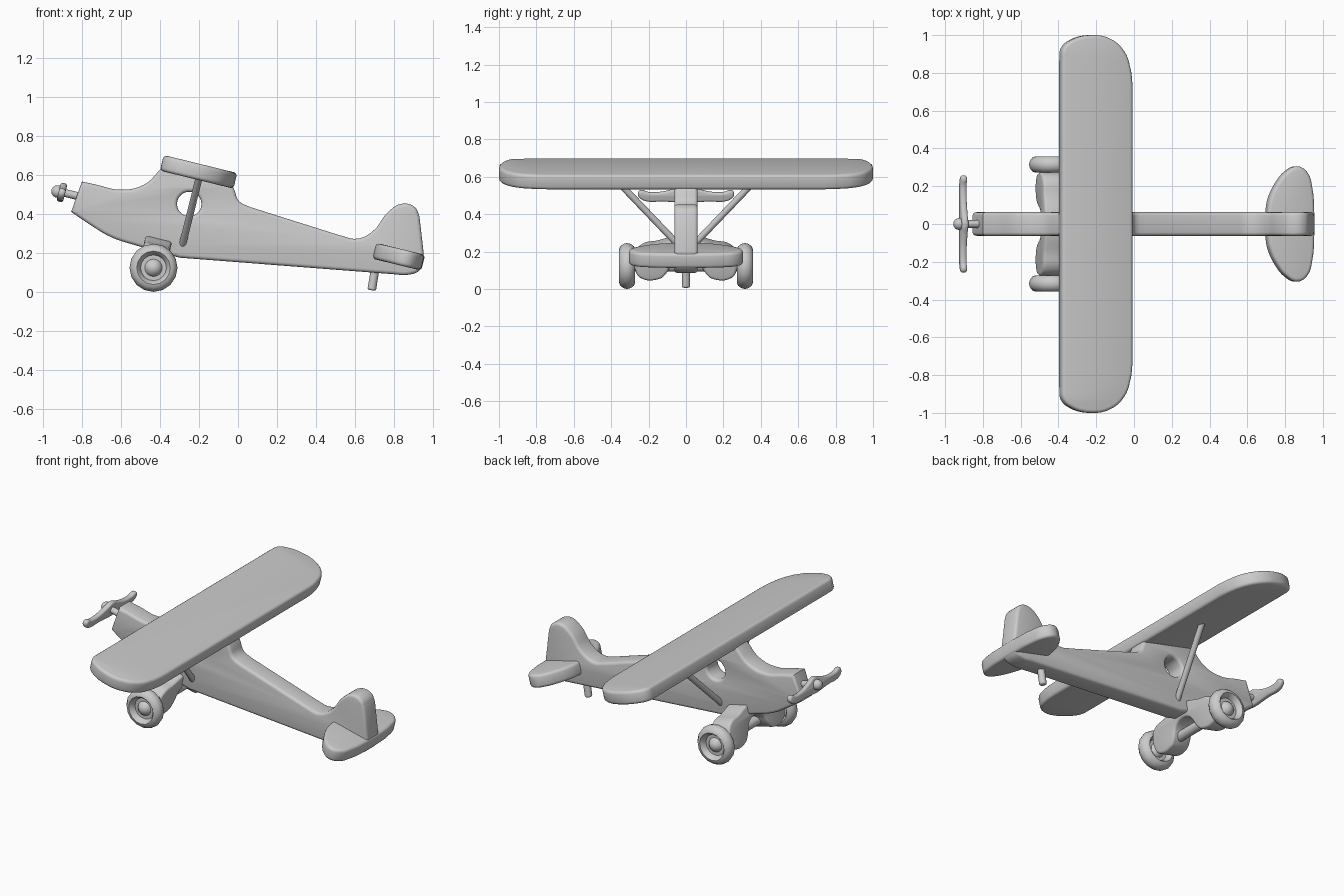
import bpy, bmesh
from math import sin, cos, pi
from mathutils import Matrix, Vector

if "Cube" in bpy.data.objects:
    bpy.data.objects.remove(bpy.data.objects["Cube"])

TILT = 0.24  # nose-up attitude of the whole aeroplane
S, C = sin(TILT), cos(TILT)


def frame(ax, ay, az, loc):
    m = Matrix((ax, ay, az)).transposed().to_4x4()
    m.translation = loc
    return m


def finish(ob, angle=0.7):
    bpy.ops.object.select_all(action='DESELECT')
    ob.select_set(True)
    bpy.context.view_layer.objects.active = ob
    if ob.type == 'CURVE':
        bpy.ops.object.convert(target='MESH')
        ob = bpy.context.object
        bm = bmesh.new()
        bm.from_mesh(ob.data)
        bmesh.ops.remove_doubles(bm, verts=bm.verts, dist=1e-4)
        bmesh.ops.recalc_face_normals(bm, faces=bm.faces)
        bm.to_mesh(ob.data)
        bm.free()
    bpy.ops.object.shade_smooth_by_angle(angle=angle)
    return ob


def plate(name, outlines, thick, bevel, matrix):
    """Rounded-edge board; a point with a third value is a corner."""
    cu = bpy.data.curves.new(name, 'CURVE')
    cu.dimensions = '2D'
    cu.fill_mode = 'BOTH'
    cu.resolution_u = 5
    cu.extrude = thick / 2 - bevel
    cu.bevel_depth = bevel
    cu.bevel_resolution = 2
    cu.offset = -bevel
    for pts in outlines:
        sp = cu.splines.new('BEZIER')
        sp.bezier_points.add(len(pts) - 1)
        sp.use_cyclic_u = True
        for bp, p in zip(sp.bezier_points, pts):
            bp.co = (p[0], p[1], 0)
            bp.handle_left_type = bp.handle_right_type = 'VECTOR' if len(p) > 2 else 'AUTO'
    ob = bpy.data.objects.new(name, cu)
    bpy.context.collection.objects.link(ob)
    ob.matrix_world = matrix
    return finish(ob)


def mirror_y(pts):
    return pts + [(p[0], -p[1]) + tuple(p[2:]) for p in reversed(pts)]


def mirror_x(pts):
    return pts + [(-p[0], p[1]) + tuple(p[2:]) for p in reversed(pts) if p[0] > 0]


def rod(name, a, b, r):
    a, b = Vector(a), Vector(b)
    bpy.ops.mesh.primitive_cylinder_add(vertices=16, radius=r, depth=(b - a).length,
                                        location=(a + b) / 2)
    ob = bpy.context.object
    ob.name = name
    ob.rotation_euler = (b - a).to_track_quat('Z', 'Y').to_euler()
    mod = ob.modifiers.new('round', 'BEVEL')
    mod.width = r * 0.35
    mod.segments = 2
    return finish(ob)


# Fuselage board with fin and round window
body = [(-0.80, 0.565, 1), (-0.73, 0.55), (-0.60, 0.523), (-0.48, 0.55), (-0.41, 0.615),
        (-0.375, 0.66, 1), (-0.04, 0.57, 1), (-0.018, 0.52), (0.005, 0.465),
        (0.06, 0.435, 1), (0.52, 0.29, 1), (0.61, 0.272), (0.69, 0.31), (0.775, 0.415),
        (0.845, 0.452), (0.908, 0.432), (0.93, 0.385, 1), (0.952, 0.195, 1),
        (0.935, 0.115), (0.87, 0.087), (0.80, 0.09, 1), (-0.30, 0.175, 1),
        (-0.53, 0.24), (-0.65, 0.28), (-0.76, 0.345), (-0.855, 0.41, 1)]
window = [(-0.25 + 0.062 * cos(i * pi / 4), 0.45 + 0.062 * sin(i * pi / 4)) for i in range(8)]
plate('fuselage', [body, window], 0.125, 0.018,
      frame((1, 0, 0), (0, 0, 1), (0, -1, 0), (0, 0, 0)))

# Wing and tailplane, both following the tilt
level = lambda x, z: frame((C, 0, -S), (0, 1, 0), (S, 0, C), (x, 0, z))
tip = [(-0.193, 0.86, 1), (-0.185, 0.93), (-0.14, 0.972), (-0.03, 1.0), (0.075, 0.98),
       (0.15, 0.915), (0.185, 0.82), (0.195, 0.74, 1)]
plate('wing', [mirror_y(tip)], 0.082, 0.018, level(-0.203, 0.615))
tail = [(-0.127, 0.06, 1), (-0.115, 0.13), (-0.075, 0.215), (-0.02, 0.28), (0.037, 0.305),
        (0.09, 0.275), (0.12, 0.185), (0.13, 0.05, 1)]
plate('tailplane', [mirror_y(tail)], 0.083, 0.018, level(0.823, 0.18))

# Landing gear arch and propeller, upright boards across the aeroplane
upright = lambda x, z: frame((0, 1, 0), (S, 0, C), (C, 0, -S), (x, 0, z))
arch = [(0, 0.11), (0.06, 0.105), (0.15, 0.08), (0.235, 0.06), (0.27, 0.015),
        (0.27, -0.06), (0.245, -0.1), (0.14, -0.105), (0.105, -0.075), (0.06, 0), (0, 0.02)]
plate('landing_gear', [mirror_x(arch)], 0.138, 0.015, upright(-0.43, 0.17))
blade = [(0, 0.048), (0.06, 0.028), (0.13, 0.01), (0.2, 0.008), (0.245, 0.018), (0.257, 0),
         (0.245, -0.025), (0.2, -0.043), (0.13, -0.042), (0.06, -0.046), (0, -0.05)]
plate('propeller', [mirror_x(blade)], 0.034, 0.012, upright(-0.902, 0.51))
rod('propeller_shaft', (-0.91, 0, 0.512), (-0.79, 0, 0.483), 0.02)
bpy.ops.mesh.primitive_uv_sphere_add(segments=16, ring_count=8, radius=0.032,
                                     location=(-0.925, 0, 0.514))
bpy.context.object.name = 'propeller_hub'
finish(bpy.context.object, 1.0)

# Wheels: lathed tyre with recessed disc and domed hub
half = [(0, 0.04), (0.022, 0.035), (0.038, 0.02), (0.045, 0.008), (0.066, 0.008),
        (0.074, 0.03), (0.086, 0.043), (0.104, 0.038), (0.118, 0.02), (0.123, 0)]
profile = half + [(r, -a) for r, a in reversed(half[:-1])]
for side, label in ((1, 'left'), (-1, 'right')):
    bm = bmesh.new()
    vs = [bm.verts.new((r, a, 0)) for r, a in profile]
    es = [bm.edges.new(p) for p in zip(vs, vs[1:])]
    bmesh.ops.spin(bm, geom=vs + es, cent=(0, 0, 0), axis=(0, 1, 0), angle=2 * pi, steps=16)
    bmesh.ops.remove_doubles(bm, verts=bm.verts, dist=1e-4)
    bmesh.ops.recalc_face_normals(bm, faces=bm.faces)
    me = bpy.data.meshes.new(label + '_wheel')
    bm.to_mesh(me)
    bm.free()
    ob = bpy.data.objects.new(label + '_wheel', me)
    bpy.context.collection.objects.link(ob)
    ob.location = (-0.433, side * 0.315, 0.123)
    finish(ob, 1.0)
    # Wing strut
    rod(label + '_strut', (-0.285, side * 0.045, 0.24), (-0.198, side * 0.38, 0.59), 0.018)

# Axle and tail skid
rod('axle', (-0.433, -0.3, 0.123), (-0.433, 0.3, 0.123), 0.03)
rod('tail_skid', (0.685, 0, 0.008), (0.705, 0, 0.13), 0.022)
